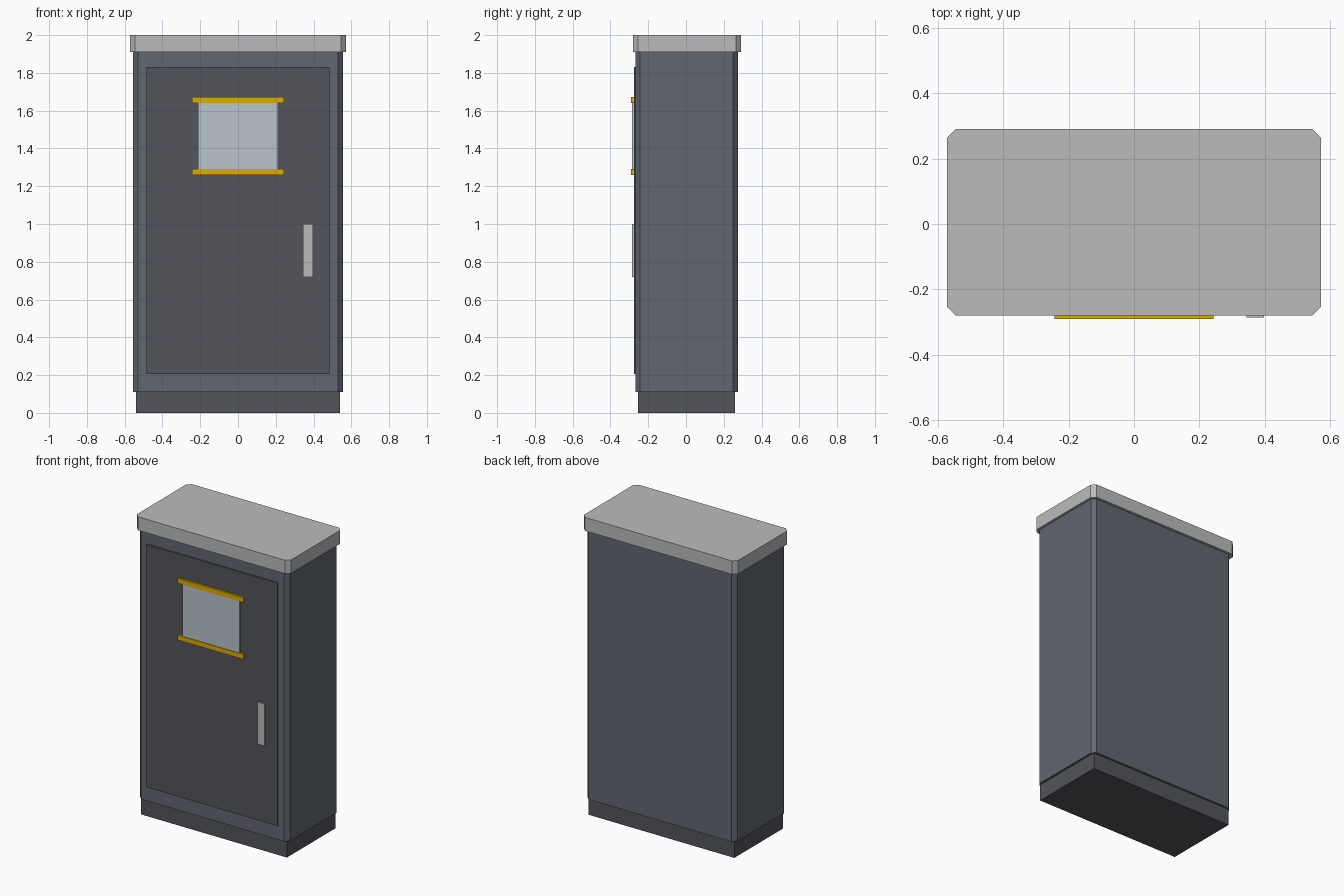
import bpy, bmesh

if "Cube" in bpy.data.objects:
    bpy.data.objects.remove(bpy.data.objects["Cube"])


def material(name, color):
    m = bpy.data.materials.new(name)
    m.diffuse_color = (*color, 1)
    m.use_nodes = True
    m.node_tree.nodes["Principled BSDF"].inputs["Base Color"].default_value = m.diffuse_color
    return m


dark = material("dark_steel", (0.085, 0.09, 0.105))
steel = material("blue_grey_steel", (0.12, 0.135, 0.165))
light = material("light_metal", (0.5, 0.5, 0.5))
glass = material("pale_panel", (0.48, 0.55, 0.6))
yellow = material("yellow_trim", (0.72, 0.42, 0.0))


def block(name, x, y, z, mat, cut=0.0):
    """Extrude a rectangle, with optional chamfered vertical corners."""
    (x0, x1), (y0, y1), (z0, z1) = x, y, z
    c = cut
    if c:
        outline = [(x0 + c, y0), (x1 - c, y0), (x1, y0 + c), (x1, y1 - c),
                   (x1 - c, y1), (x0 + c, y1), (x0, y1 - c), (x0, y0 + c)]
    else:
        outline = [(x0, y0), (x1, y0), (x1, y1), (x0, y1)]
    bm = bmesh.new()
    face = bm.faces.new([bm.verts.new((px, py, z0)) for px, py in outline])
    ext = bmesh.ops.extrude_face_region(bm, geom=[face], use_keep_orig=True)
    verts = [g for g in ext["geom"] if isinstance(g, bmesh.types.BMVert)]
    bmesh.ops.translate(bm, verts=verts, vec=(0, 0, z1 - z0))
    bmesh.ops.recalc_face_normals(bm, faces=bm.faces)
    mesh = bpy.data.meshes.new(name)
    bm.to_mesh(mesh)
    bm.free()
    mesh.materials.append(mat)
    obj = bpy.data.objects.new(name, mesh)
    bpy.context.collection.objects.link(obj)
    return obj


# Cabinet shell: plinth, chamfered body, overhanging lid
block("plinth", (-0.54, 0.54), (-0.254, 0.26), (0, 0.11), dark)
block("cabinet_body", (-0.555, 0.555), (-0.268, 0.274), (0.11, 1.91), steel, 0.025)
block("lid", (-0.571, 0.571), (-0.28, 0.291), (1.91, 2.0), light, 0.027)

# Front door and its fittings
block("door", (-0.485, 0.485), (-0.276, -0.262), (0.205, 1.83), dark)
block("door_handle", (0.343, 0.397), (-0.286, -0.27), (0.72, 1.0), light)
block("window_panel", (-0.211, 0.211), (-0.286, -0.27), (1.28, 1.65), glass)
for side, z in (("lower", 1.26), ("upper", 1.64)):
    block(f"{side}_window_trim", (-0.243, 0.243), (-0.29, -0.27), (z, z + 0.032), yellow)
